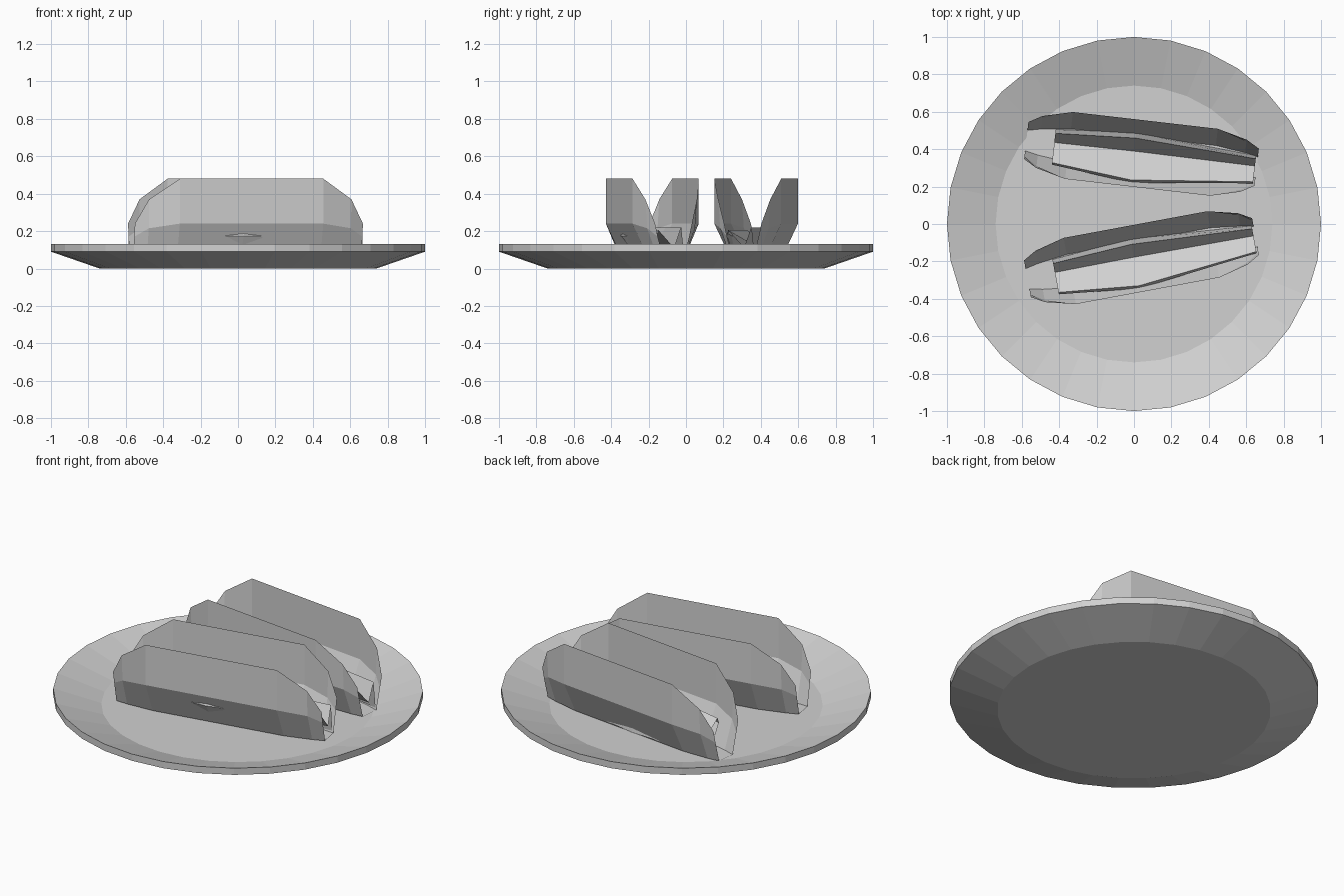
import bpy
import bmesh
import math

cube = bpy.data.objects.get("Cube")
if cube:
    bpy.data.objects.remove(cube, do_unlink=True)

GREY = (0.64, 0.64, 0.64, 1)
grey = bpy.data.materials.new("plain_grey")
grey.use_nodes = True
grey.diffuse_color = GREY
bsdf = next(n for n in grey.node_tree.nodes if n.type == 'BSDF_PRINCIPLED')
bsdf.inputs["Base Color"].default_value = GREY
bsdf.inputs["Roughness"].default_value = 0.8


def loft(name, sections, closed=False, caps=False):
    """Skin a list of equal-length cross-sections with flat quads."""
    bm = bmesh.new()
    rows = [[bm.verts.new(p) for p in s] for s in sections]
    n = len(rows[0])
    for a, b in zip(rows, rows[1:]):
        for i in range(n if closed else n - 1):
            j = (i + 1) % n
            bm.faces.new((a[i], a[j], b[j], b[i]))
    if caps:
        bm.faces.new(rows[0])
        bm.faces.new(rows[-1])
    bmesh.ops.recalc_face_normals(bm, faces=bm.faces)
    mesh = bpy.data.meshes.new(name)
    bm.to_mesh(mesh)
    bm.free()
    mesh.materials.append(grey)
    obj = bpy.data.objects.new(name, mesh)
    bpy.context.collection.objects.link(obj)
    return obj


# Dished plate: rings from the underside, round the rim, to the inner floor
SIDES = 32
rings = [(0.74, 0), (1, 0.09), (1, 0.13), (0.74, 0.045)]
loft("plate", [[(r * math.cos(math.tau * i / SIDES),
                 r * math.sin(math.tau * i / SIDES), z) for i in range(SIDES)]
               for r, z in rings], closed=True, caps=True)

# Folded shell, half of its length: x, rim (y, z), bend (y, z), base y
STATIONS = [(0.39, 0.18, 0.48, 0.18, 0.24, 0.09),
            (0.55, 0.14, 0.37, 0.13, 0.215, 0.07),
            (0.62, 0.10, 0.24, 0.085, 0.17, 0.055)]
BASE_Z = 0.05


def shell_section(station, side):
    x, rim_y, rim_z, bend_y, bend_z, base_y = station
    wall = [(rim_y, rim_z), (bend_y, bend_z), (base_y, BASE_Z)]
    outline = wall + [(-y, z) for y, z in reversed(wall)]
    return [(side * x, y, z) for y, z in outline]


# Wavy filling sheet: zigzag section, widest in the middle
WAVE = [(0.11, 0.06), (0.08, 0.22), (0.01, 0.11),
        (-0.145, 0.205), (-0.16, 0.175), (-0.115, 0.11)]
FILL_STATIONS = [(-0.47, 0.7), (-0.04, 1), (0.61, 0.55)]


def folded_shell(prefix, y, angle):
    sections = [shell_section(s, -1) for s in reversed(STATIONS)]
    sections += [shell_section(s, 1) for s in STATIONS]
    shell = loft(prefix + "_shell", sections)
    filling = loft(prefix + "_filling",
                   [[(x, k * wy, wz) for wy, wz in WAVE] for x, k in FILL_STATIONS])
    for obj in (shell, filling):
        obj.location = (0.04, y, 0)
        obj.rotation_euler.z = math.radians(angle)


folded_shell("back", 0.375, -6.6)
folded_shell("front", -0.18, 10.5)
